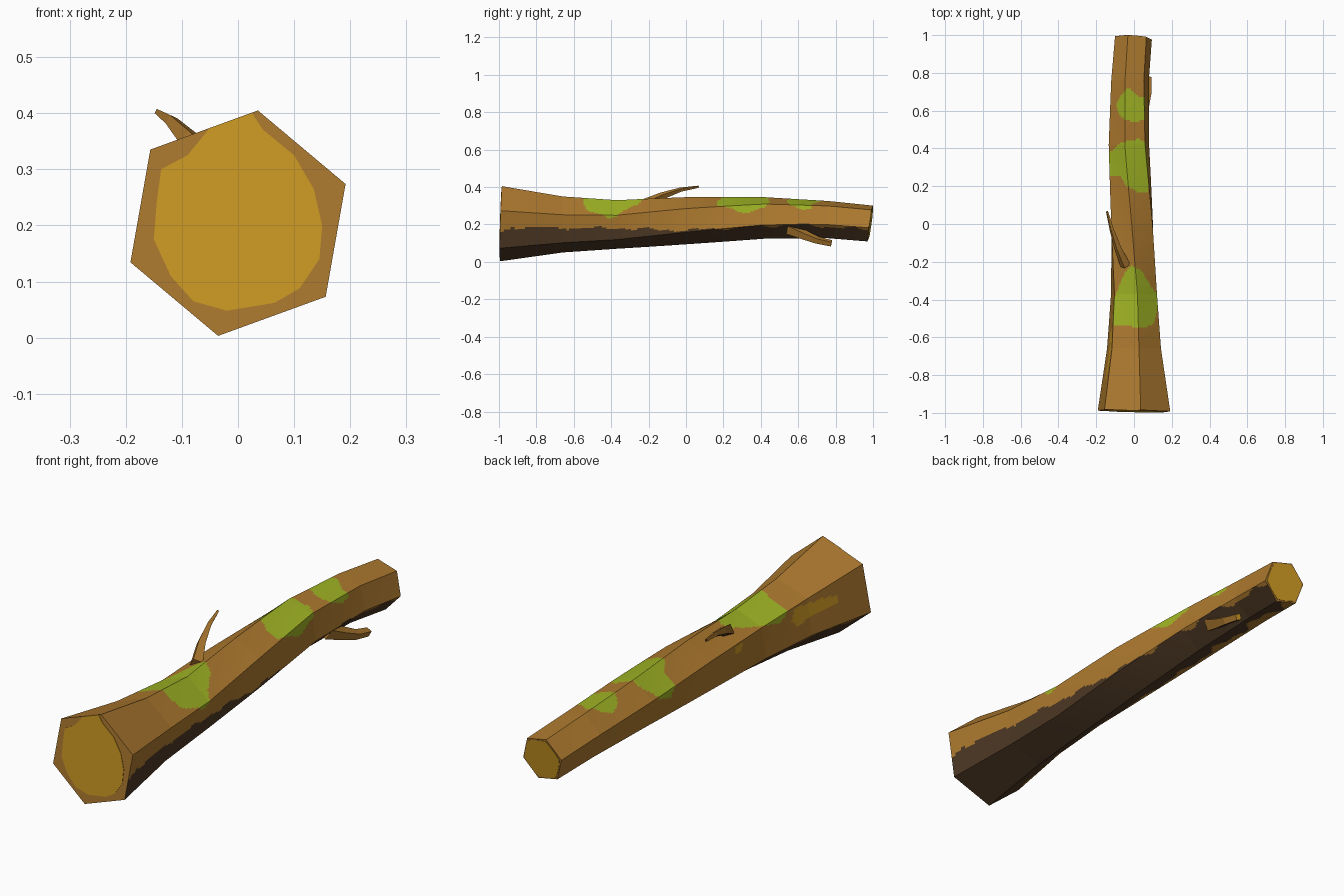
import bpy, bmesh, math
from mathutils import Vector

if "Cube" in bpy.data.objects:
    bpy.data.objects.remove(bpy.data.objects["Cube"])


def material(name, rgb):
    m = bpy.data.materials.new(name)
    lin = [((c / 255 + 0.055) / 1.055) ** 2.4 for c in rgb]
    m.diffuse_color = (*lin, 1)
    m.use_nodes = True
    m.node_tree.nodes["Principled BSDF"].inputs["Base Color"].default_value = m.diffuse_color
    return m


BARK, DARK, MOSS, WOOD = range(4)
MATS = [material("bark", (174, 122, 47)), material("dark_underside", (77, 56, 36)),
        material("moss", (160, 180, 36)), material("cut_wood", (206, 154, 35))]


def finish(bm, name):
    bmesh.ops.recalc_face_normals(bm, faces=bm.faces[:])
    me = bpy.data.meshes.new(name)
    bm.to_mesh(me)
    bm.free()
    for m in MATS:
        me.materials.append(m)
    ob = bpy.data.objects.new(name, me)
    bpy.context.collection.objects.link(ob)
    return ob


def inside(p, poly):
    hit = False
    for (x1, y1), (x2, y2) in zip(poly, poly[1:] + poly[:1]):
        if (y1 > p[1]) != (y2 > p[1]) and p[0] < x1 + (p[1] - y1) * (x2 - x1) / (y2 - y1):
            hit = not hit
    return hit


def lerp_table(table, y):
    for a, b in zip(table, table[1:]):
        if y <= b[0]:
            break
    t = min(max((y - a[0]) / (b[0] - a[0]), 0), 1)
    return [u + (v - u) * t for u, v in zip(a, b)]


# Trunk rings: y, centre x, centre z, radius, twist, end slant in z, end slant in x
RINGS = [(-0.99, 0, .204, .204, 80, .03, -.02), (-0.66, 0, .200, .152, 80, 0, 0),
         (-0.37, 0, .200, .131, 82, 0, 0), (0, -.01, .220, .126, 91, 0, 0),
         (0.42, -.027, .235, .113, 101, 0, 0), (0.76, -.021, .226, .103, 105, 0, 0),
         (0.985, -.003, .205, .100, 107, .14, -.06)]
# Patches as outlines in (angle around trunk, y)
MOSS_PATCHES = [
    [(95, -.22), (65, -.25), (40, -.33), (20, -.37), (14, -.42), (25, -.46), (35, -.53),
     (60, -.545), (140, -.54), (152, -.48), (138, -.36), (115, -.26)],
    [(115, .43), (60, .45), (35, .43), (14, .31), (30, .25), (40, .17), (70, .17),
     (100, .2), (120, .25), (150, .25), (178, .28), (165, .37), (135, .41)],
    [(95, .72), (55, .67), (35, .67), (30, .62), (45, .55), (75, .54), (100, .55),
     (125, .58), (140, .63), (125, .67)]]
BARE_PATCHES = [
    [(143, -.58), (150, -.72), (158, -.82), (168, -.82), (168, -.7), (175, -.58), (160, -.55)],
    [(150, -.23), (165, -.21), (165, -.17), (150, -.17)]]
# Upper limit of the dark underside on the right: y, z
DARK_LINE = [(-1, .15), (-.93, .185), (-.3, .178), (0, .168), (.4, .19), (.6, .2), (1, .17)]


def trunk_point(y, side_pos):
    y0, cx, cz, r, tw, tz, tx = lerp_table(RINGS, y)
    k = math.floor(side_pos)
    corner = [Vector((math.cos(math.radians(tw + 60 * j)), math.sin(math.radians(tw + 60 * j))))
              for j in (k, k + 1)]
    d = corner[0].lerp(corner[1], side_pos - k) * r
    return Vector((cx + d.x, y0 + tz * d.y + tx * d.x, cz + d.y))


def trunk_colour(c):
    _, cx, cz, r, tw, _, _ = lerp_table(RINGS, c.y)
    ang = math.degrees(math.atan2(c.z - cz, c.x - cx)) % 360
    if any(inside((ang, c.y), p) for p in MOSS_PATCHES):
        return MOSS
    if any(inside((ang, c.y), p) for p in BARE_PATCHES):
        return WOOD
    wave = .006 * math.sin(23 * c.y) + .004 * math.sin(51 * c.y)
    right = c.x > cx and c.z < lerp_table(DARK_LINE, c.y)[1] + wave
    left = c.x <= cx and c.z < cz + r * math.sin(math.radians(tw + 120)) - .012 + wave
    return DARK if right or left else BARK


# Trunk: six flat sides, finely split so the colour patches get clean borders
SPLIT = 16
ys = []
for a, b in zip(RINGS, RINGS[1:]):
    n = max(2, round((b[0] - a[0]) / .011))
    ys += [a[0] + (b[0] - a[0]) * i / n for i in range(n)]
ys.append(RINGS[-1][0])
bm = bmesh.new()
N = 6 * SPLIT
grid = [[bm.verts.new(trunk_point(y, i / SPLIT)) for i in range(N)] for y in ys]
for ra, rb in zip(grid, grid[1:]):
    for i in range(N):
        j = (i + 1) % N
        f = bm.faces.new((ra[i], ra[j], rb[j], rb[i]))
        f.material_index = trunk_colour(f.calc_center_median())
for ring in (grid[0], grid[-1]):
    bm.faces.new(ring)
finish(bm, "trunk")


# Cut wood plates on both ends
def end_plate(name, outline, ring, out):
    y0, cx, cz, r, tw, tz, tx = ring
    bm = bmesh.new()
    f = bm.faces.new([bm.verts.new((x, y0 + tz * (z - cz) + tx * (x - cx), z)) for x, z in outline])
    ext = bmesh.ops.extrude_face_region(bm, geom=[f])["geom"]
    for v in ext:
        if isinstance(v, bmesh.types.BMVert):
            v.co.y += out
    for f in bm.faces:
        f.material_index = WOOD
    finish(bm, name)


front = [(-.05, .374), (.025, .400), (.045, .37), (.1, .325), (.135, .265), (.15, .2),
         (.145, .14), (.11, .088), (.065, .062), (-.02, .048), (-.08, .065), (-.12, .11),
         (-.15, .175), (-.145, .24), (-.137, .3), (-.09, .325)]
end_plate("front_cut_wood", front, RINGS[0], -.002)
back = []
for i in range(18):
    a = math.radians(RINGS[-1][4] + 20 * i)
    rr = .083 if i % 3 else .09
    back.append((RINGS[-1][1] + rr * math.cos(a), RINGS[-1][2] + rr * math.sin(a)))
end_plate("back_cut_wood", back, RINGS[-1], .002)


# Twigs: tapering four-sided sweeps, dark on the underside
def twig(name, path, radii, tip_mat):
    pts = [Vector(p) for p in path]
    bm = bmesh.new()
    rings = []
    for i, (p, r) in enumerate(zip(pts, radii)):
        d = (pts[min(i + 1, len(pts) - 1)] - pts[max(i - 1, 0)]).normalized()
        u = d.cross(Vector((0, 0, 1))).normalized()
        w = u.cross(d)
        rings.append([bm.verts.new(p + r * (u * math.cos(a) + w * math.sin(a)))
                      for a in (math.radians(20 + 90 * k) for k in range(4))])
    for a, b in zip(rings, rings[1:]):
        for k in range(4):
            bm.faces.new((a[k], a[(k + 1) % 4], b[(k + 1) % 4], b[k]))
    bm.faces.new(rings[0])
    tip = bm.faces.new(rings[-1])
    bmesh.ops.recalc_face_normals(bm, faces=bm.faces[:])
    for f in bm.faces:
        f.material_index = DARK if f.normal.z < -.6 else BARK
    tip.material_index = tip_mat
    finish(bm, name)


twig("upper_twig", [(-.045, -.22, .31), (-.085, -.13, .352), (-.118, -.03, .386), (-.143, .067, .402)],
     [.028, .02, .012, .006], DARK)
twig("lower_twig", [(.035, .55, .18), (.055, .63, .145), (.074, .70, .117), (.076, .778, .099)],
     [.035, .027, .021, .018], WOOD)
